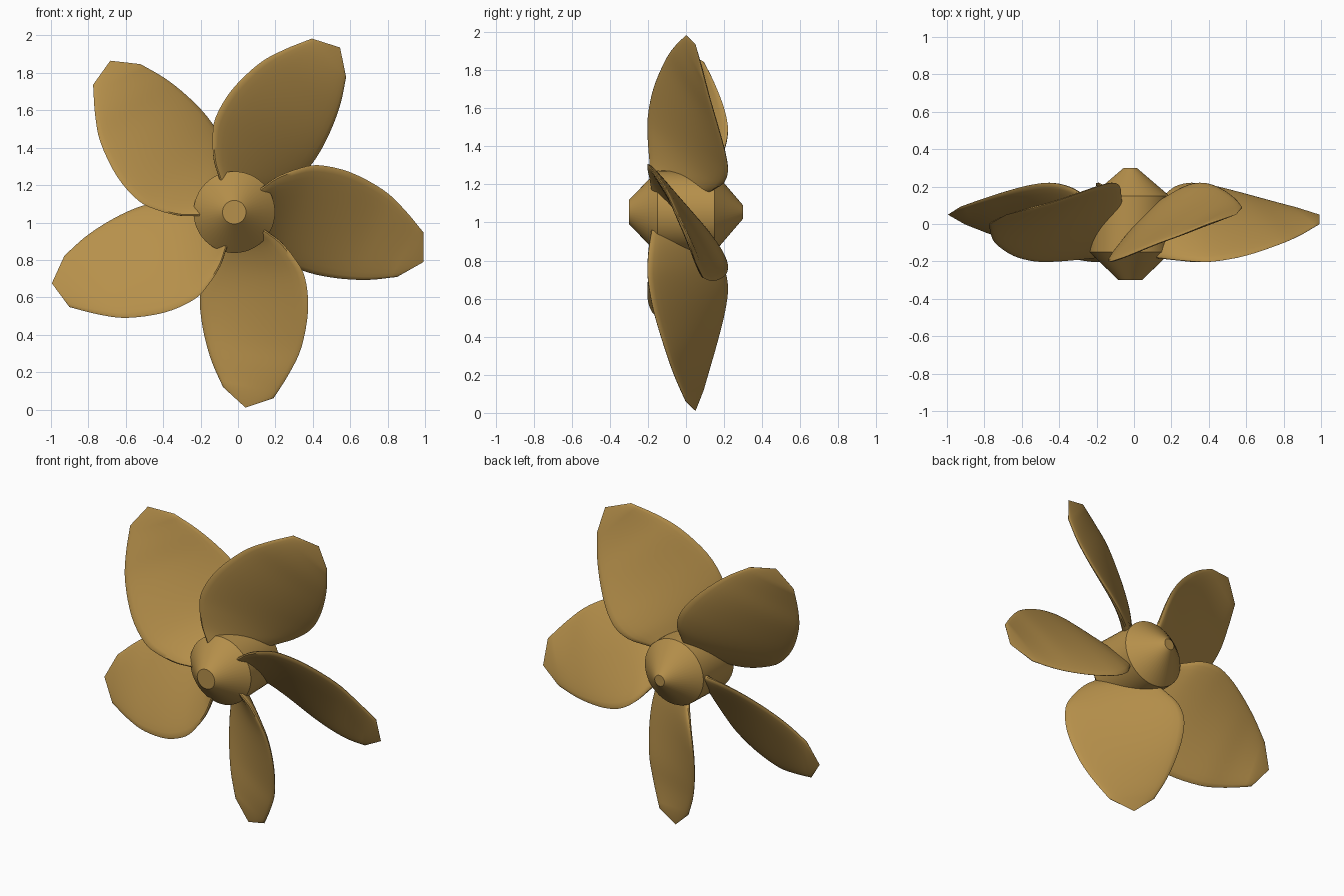
import bpy, bmesh, math
from mathutils import Vector, Matrix

if "Cube" in bpy.data.objects:
    bpy.data.objects.remove(bpy.data.objects["Cube"])

CX, CZ = -0.02, 1.055          # hub axis (runs along y)

mat = bpy.data.materials.new("bronze")
mat.diffuse_color = (0.47, 0.28, 0.07, 1)
mat.use_nodes = True
mat.node_tree.nodes["Principled BSDF"].inputs["Base Color"].default_value = mat.diffuse_color


def finish(bm, name, angle):
    bmesh.ops.recalc_face_normals(bm, faces=bm.faces)
    me = bpy.data.meshes.new(name)
    bm.to_mesh(me)
    bm.free()
    me.materials.append(mat)
    ob = bpy.data.objects.new(name, me)
    bpy.context.collection.objects.link(ob)
    bpy.ops.object.select_all(action='DESELECT')
    ob.select_set(True)
    bpy.context.view_layer.objects.active = ob
    bpy.ops.object.shade_smooth_by_angle(angle=math.radians(angle))
    return ob


def loft(bm, rings):
    rows = [[bm.verts.new(p) for p in ring] for ring in rings]
    n = len(rows[0])
    for a, b in zip(rows, rows[1:]):
        for i in range(n):
            j = (i + 1) % n
            bm.faces.new((a[i], a[j], b[j], b[i]))
    return rows


def spline(pts, per=4):
    # Catmull-Rom through the control points
    p = [Vector(q) for q in pts]
    p = [2 * p[0] - p[1]] + p + [2 * p[-1] - p[-2]]
    out = []
    for k in range(1, len(p) - 2):
        a, b, c, d = p[k - 1:k + 3]
        for s in range(per):
            t = s / per
            out.append(0.5 * (2 * b + (c - a) * t + (2 * a - 5 * b + 4 * c - d) * t * t
                              + (3 * b - a - 3 * c + d) * t ** 3))
    return out + [p[-2]]


# hub: short cylinder with a cone at each end
bm = bmesh.new()
profile = [(-0.3, 0.063), (-0.15, 0.218), (0.15, 0.21), (0.3, 0.035)]
rows = loft(bm, [[(CX + r * math.cos(i * math.tau / 48), y, CZ + r * math.sin(i * math.tau / 48))
                  for i in range(48)] for y, r in profile])
bm.faces.new(rows[0])
bm.faces.new(rows[-1])
finish(bm, "hub", 30)

# blade edges as (sideways, depth y, -radius) for the blade pointing down
lead = [(.08, -.17, -.03), (.17, -.18, -.10), (.25, -.19, -.16), (.325, -.20, -.25),
        (.378, -.20, -.35), (.395, -.17, -.52), (.36, -.11, -.72), (.295, -.06, -.86), (.21, 0, -.995)]
trail = [(-.02, .08, -.08), (-.06, .11, -.16), (-.10, .15, -.22), (-.15, .20, -.30),
         (-.18, .22, -.40), (-.182, .205, -.52), (-.16, .17, -.66), (-.12, .13, -.80), (-.06, .09, -.935)]
tip = Vector((.06, .05, -1.045))
N = 14                         # steps across the chord


def blade_mesh(bm):
    L, T = spline(lead), spline(trail)
    rings = []
    for k, (a, b) in enumerate(zip(L, T)):
        f = k / (len(L) - 1)
        half = 0.036 - 0.022 * f
        normal = (b - a).cross(Vector((0, 0, -1))).normalized()
        ring = []
        for i in range(2 * N):
            ang = math.pi * i / N
            c, s = math.cos(ang), math.sin(ang)
            th = half * math.copysign(abs(s) ** 0.8, s) if abs(s) > 1e-6 else 0
            ring.append((a + b) / 2 + (a - b) / 2 * c + normal * th)
        rings.append(ring)
    rows = loft(bm, rings)
    bm.faces.new(rows[0])
    # pointed tip
    t = bm.verts.new(tip)
    end = rows[-1]
    for i in range(2 * N):
        bm.faces.new((end[i], end[(i + 1) % (2 * N)], t))


# five blades around the hub
for k in range(5):
    bm = bmesh.new()
    blade_mesh(bm)
    bm.transform(Matrix.Translation((CX, 0, CZ)) @ Matrix.Rotation(k * math.tau / 5, 4, 'Y'))
    finish(bm, f"blade_{k + 1}", 40)
